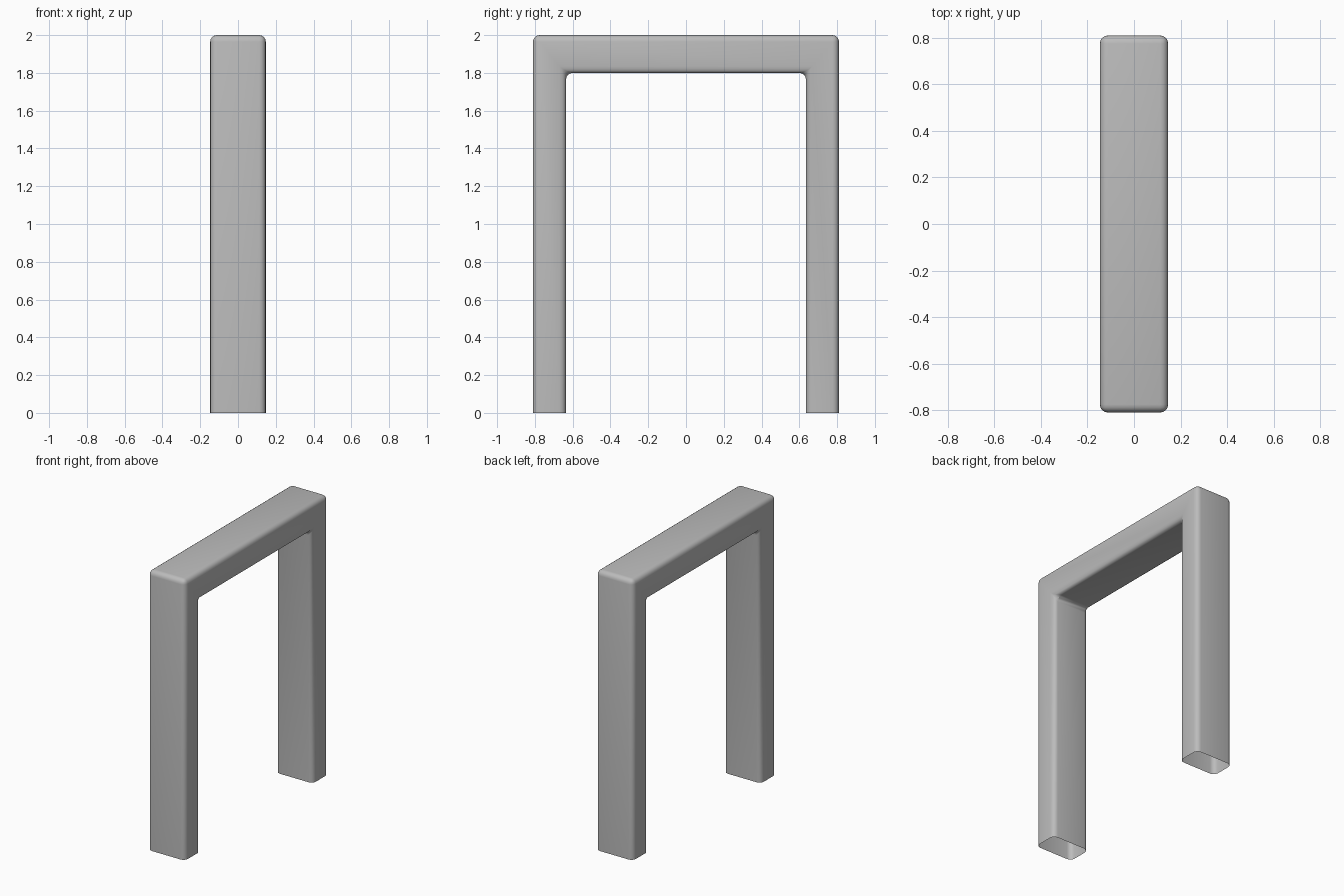
import bpy, bmesh

cube = bpy.data.objects.get("Cube")
if cube:
    bpy.data.objects.remove(cube, do_unlink=True)

HALF_W, HALF_D, INNER_D = 0.147, 0.81, 0.635
TOP, UNDERSIDE = 2.0, 1.8
ROUND = 0.035

# Material
grey = bpy.data.materials.new("plain_grey")
grey.use_nodes = True
colour = (0.5, 0.5, 0.5, 1)
grey.diffuse_color = colour
grey.node_tree.nodes["Principled BSDF"].inputs["Base Color"].default_value = colour

# Arch outline in the side plane, extruded across the width
half = [(INNER_D, UNDERSIDE), (INNER_D, 0), (HALF_D, 0), (HALF_D, TOP)]
outline = half + [(-y, z) for y, z in reversed(half)]
bm = bmesh.new()
face = bm.faces.new([bm.verts.new((-HALF_W, y, z)) for y, z in outline])
extruded = bmesh.ops.extrude_face_region(bm, geom=[face], use_keep_orig=True)
moved = [v for v in extruded["geom"] if isinstance(v, bmesh.types.BMVert)]
bmesh.ops.translate(bm, verts=moved, vec=(2 * HALF_W, 0, 0))
bmesh.ops.recalc_face_normals(bm, faces=bm.faces)

# Hollow legs, open at the floor
feet = [f for f in bm.faces if all(v.co.z < 0.001 for v in f.verts)]
bmesh.ops.delete(bm, geom=feet, context='FACES_ONLY')

# Round every edge except the open rims
edges = [e for e in bm.edges if not e.is_boundary]
bmesh.ops.bevel(bm, geom=edges, offset=ROUND, segments=4, profile=0.5,
                affect='EDGES', clamp_overlap=True)

mesh = bpy.data.meshes.new("arch_frame")
bm.to_mesh(mesh)
bm.free()
mesh.materials.append(grey)
arch = bpy.data.objects.new("arch_frame", mesh)
bpy.context.collection.objects.link(arch)

# Smooth shading with crisp sharp edges
bpy.context.view_layer.objects.active = arch
arch.select_set(True)
bpy.ops.object.shade_smooth_by_angle()
